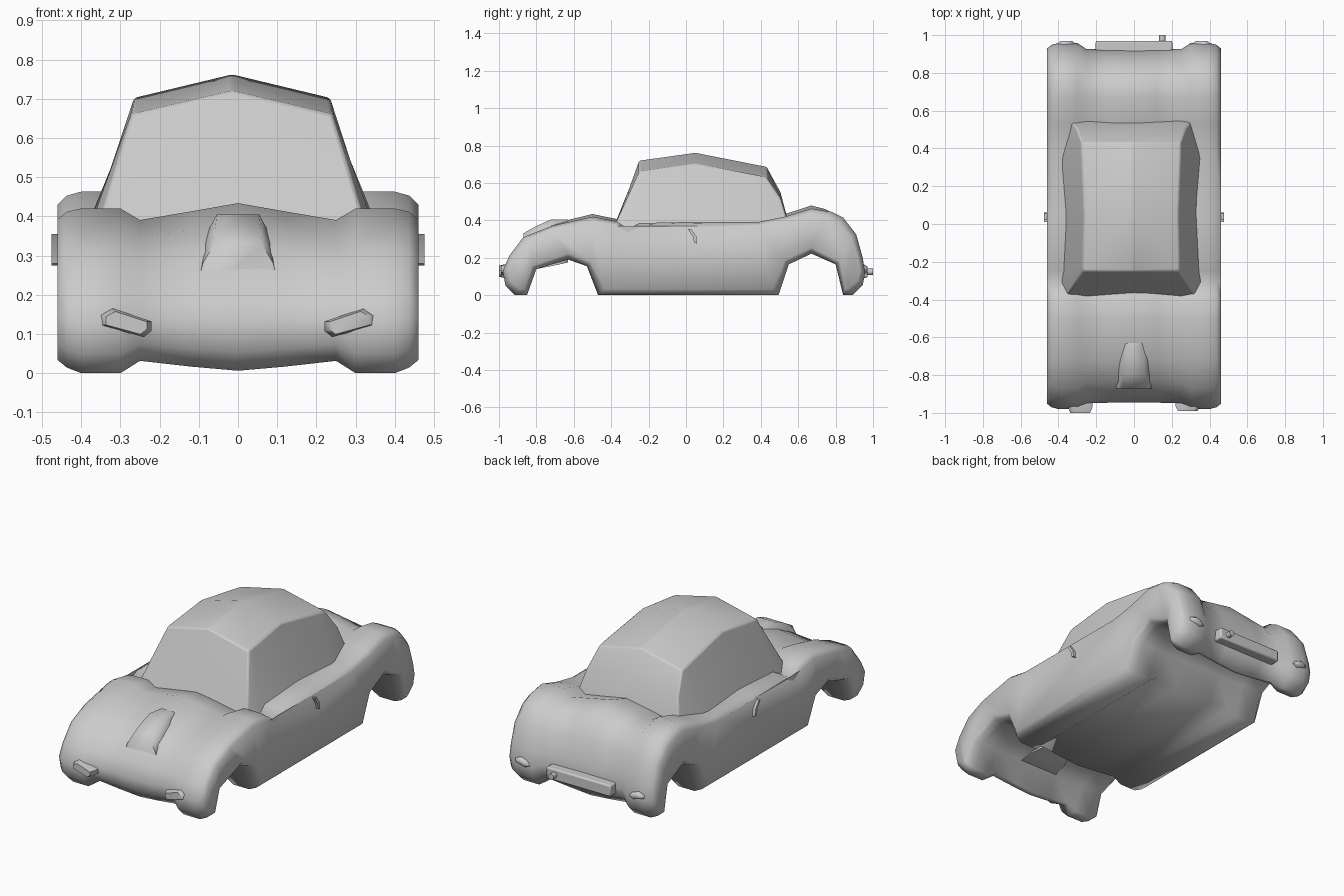
import bpy, bmesh, math
from mathutils import Vector

if "Cube" in bpy.data.objects:
    bpy.data.objects.remove(bpy.data.objects["Cube"])


def make(name, bm, angle=40):
    bmesh.ops.recalc_face_normals(bm, faces=bm.faces)
    me = bpy.data.meshes.new(name)
    bm.to_mesh(me)
    bm.free()
    ob = bpy.data.objects.new(name, me)
    bpy.context.collection.objects.link(ob)
    bpy.ops.object.select_all(action='DESELECT')
    ob.select_set(True)
    bpy.context.view_layer.objects.active = ob
    bpy.ops.object.shade_smooth_by_angle(angle=math.radians(angle))
    return ob


def loft(name, rings, angle=40):
    """Skin a list of equal closed rings and cap both ends."""
    bm = bmesh.new()
    vs = [[bm.verts.new(p) for p in r] for r in rings]
    n = len(vs[0])
    for a, b in zip(vs, vs[1:]):
        for i in range(n):
            bm.faces.new((a[i], a[(i + 1) % n], b[(i + 1) % n], b[i]))
    caps = [bm.faces.new(vs[0]), bm.faces.new(vs[-1])]
    bmesh.ops.triangulate(bm, faces=caps)
    return make(name, bm, angle)


def bevel(ob, width, segments=2):
    m = ob.modifiers.new("bevel", 'BEVEL')
    m.width, m.segments = width, segments
    m.limit_method = 'ANGLE'
    m.angle_limit = math.radians(25)


# Body: fender side profile (y, z), outer skin then wheel arches and floor
outer = [(-.915, 0), (-.965, .05), (-.98, .13), (-.945, .21), (-.87, .31), (-.72, .37),
         (-.5, .42), (-.37, .395), (-.31, .355), (-.25, .385), (.05, .392), (.38, .39),
         (.53, .42), (.67, .463), (.78, .445), (.84, .415), (.91, .325), (.945, .2),
         (.958, .12), (.945, .055), (.89, 0)]
under = [(.84, 0), (.80, .165), (.67, .222), (.55, .165), (.495, 0), (-.47, 0),
         (-.53, .155), (-.63, .19), (-.80, .14), (-.85, 0)]
# Directions in which the arch lips roll into the bodywork
roll = [(.4, 0), (.7, .5), (0, 1), (-.7, .7), (-1, 0), (1, 0), (.7, .7), (0, 1), (-.7, .5), (-.4, 0)]


def section(x, dy, top, bottom, lip=0):
    """Profile at width x: nose and tail pulled in by dy, heights scaled about the waist."""
    ring = []
    for i, (y, z) in enumerate(outer + under):
        arch = i >= len(outer)
        if not (arch and z > .1):
            z = .21 + (z - .21) * (top if z > .21 else bottom)
        if arch:
            ry, rz = roll[i - len(outer)]
            y, z = y + ry * lip, z + rz * lip
        elif abs(y) > .75:
            y -= math.copysign(dy, y)
        ring.append((x, y, z))
    return ring


half = [(.46, .028, .87, .84, .032), (.437, .01, .96, .93, .012), (.40, 0, 1, 1), (.30, 0, 1, 1),
        (.25, .032, .86, .85), (.12, .034, .965, .92)]
stations = half + [(0, .036, 1.065, .97)] + [(-h[0], *h[1:]) for h in reversed(half)]
loft("body_shell", [section(*s) for s in stations], 85)

# Cabin: base ring and roof ring, right half mirrored about its own centre line
CX = -.015


def ring(center_front, side, center_rear):
    pts = [(0, *center_front)] + side + [(0, *center_rear)] + [(-x, y, z) for x, y, z in reversed(side)]
    return [Vector((x + CX, y, z)) for x, y, z in pts]


base = ring((-.385, .345), [(.35, -.395, .345), (.373, -.30, .345), (.358, .05, .345),
                            (.382, .34, .345), (.33, .56, .345)], (.555, .345))
roof = ring((-.25, .72), [(.255, -.25, .66), (.257, -.22, .665), (.25, .05, .702), (.262, .38, .64),
                          (.262, .43, .628)], (.43, .687))
mid = [a.lerp(b, .6) + Vector((0, .025 if a.y > .5 else 0, 0)) for a, b in zip(base, roof)]
bm = bmesh.new()
lv = [[bm.verts.new(p) for p in r] for r in (base, mid, roof)]
n = len(base)
for a, b in zip(lv, lv[1:]):
    for i in range(n):
        bm.faces.new((a[i], a[(i + 1) % n], b[(i + 1) % n], b[i]))
bm.faces.new(lv[0])
# Roof panels fall away from a central peak
r = lv[2]
peak = bm.verts.new((CX, .05, .762))
for s in (1, -1):
    q = lambda i: r[(s * i) % n]
    bm.faces.new((r[0], q(1), q(2), q(3), peak))
    bm.faces.new((peak, q(3), q(4), q(5), r[6]))
cabin = make("cabin", bm, 35)
bevel(cabin, .008)

# Hood scoop, widest at the nose and running down through the hood
loft("hood_scoop", [
    [(-.125 * w, y, zb), (-.09 * w, y, zt - .05), (-.06 * w, y, zt), (.06 * w, y, zt),
     (.09 * w, y, zt - .05), (.125 * w, y, zb)]
    for y, w, zt, zb in [(-.87, 1, .33, .15), (-.80, .97, .37, .14), (-.72, .9, .405, .155),
                         (-.63, .65, .405, .175)]], 75)


# Slanted lamps at nose and tail
def lamp(name, outline, s, y0, y1, inset):
    cx = sum(p[0] for p in outline) / len(outline)
    cz = sum(p[1] for p in outline) / len(outline)
    rings = []
    for y, k in ((y0, 1), (y0 + (y1 - y0) * .7, 1), (y1, inset)):
        rings.append([(s * (cx + (x - cx) * k), y, cz + (z - cz) * k) for x, z in outline])
    loft(name, rings, 65)


head = [(.22, .108), (.24, .092), (.35, .122), (.35, .148), (.32, .165), (.22, .132)]
tail = [(.31, .125), (.34, .112), (.405, .13), (.405, .15), (.37, .163), (.33, .15)]
for s, side in ((1, "right"), (-1, "left")):
    lamp(f"headlight_{side}", head, s, -.90, -.99 if s > 0 else -1.0, .8)
    lamp(f"tail_light_{side}", tail, s, .92, .97, .6)
    # Door handle, a thin bent strip
    strip = [(.01, .355), (.025, .355), (.055, .315), (.06, .275), (.045, .28), (.038, .31)]
    loft(f"door_handle_{side}", [[(s * x, y, z) for y, z in strip] for x in (.44, .476)], 35)

# Rear bar
bm = bmesh.new()
bmesh.ops.create_cube(bm, size=1)
for v in bm.verts:
    v.co = Vector((v.co.x * .405, v.co.y * .07 + .935, v.co.z * .065 + .125))
bevel(make("rear_bar", bm), .008)

# Exhaust pipe
bm = bmesh.new()
bmesh.ops.create_cone(bm, cap_ends=True, segments=12, radius1=.017, radius2=.017, depth=.1)
for v in bm.verts:
    v.co = Vector((v.co.x + .15, v.co.z + .95, v.co.y + .125))
make("exhaust_pipe", bm)
